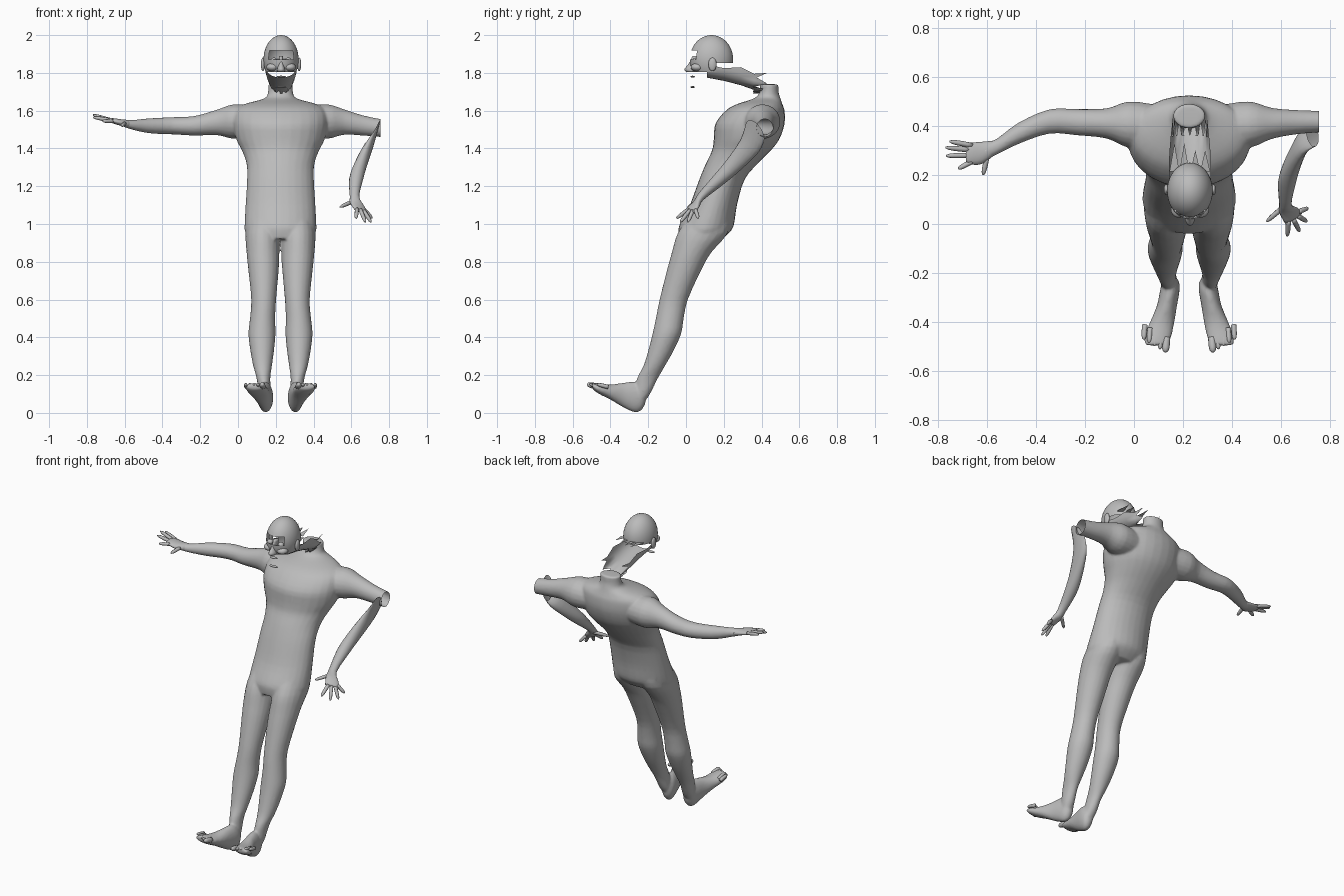
import bpy, bmesh, math
from mathutils import Vector as V

MID = 0.225  # centre line of the body
grey = bpy.data.materials.new("plain grey")
grey.diffuse_color = (0.5, 0.5, 0.5, 1)


def finish(bm, name):
    me = bpy.data.meshes.new(name)
    bm.to_mesh(me)
    bm.free()
    me.materials.append(grey)
    for p in me.polygons:
        p.use_smooth = True
    ob = bpy.data.objects.new(name, me)
    bpy.context.collection.objects.link(ob)
    return ob


def refine(rings, k):
    """Catmull-Rom interpolation between (centre, u, v) rings."""
    out = []
    for i in range(len(rings) - 1):
        a, b, c, d = (rings[max(0, min(len(rings) - 1, j))] for j in (i - 1, i, i + 1, i + 2))
        for s in range(k):
            t = s / k
            out.append(tuple(0.5 * (2 * q + (r - p) * t + (2 * p - 5 * q + 4 * r - w) * t * t
                                    + (3 * q - p - 3 * r + w) * t ** 3) for p, q, r, w in zip(a, b, c, d)))
    return out + [rings[-1]]


def loft(bm, rings, n=20, k=3, caps=(True, True)):
    loops = []
    for c, u, v in refine(rings, k):
        loops.append([bm.verts.new(c + u * math.cos(2 * math.pi * i / n) + v * math.sin(2 * math.pi * i / n))
                      for i in range(n)])
    fs = [bm.faces.new((a[i], a[(i + 1) % n], b[(i + 1) % n], b[i]))
          for a, b in zip(loops, loops[1:]) for i in range(n)]
    if caps[0]:
        fs.append(bm.faces.new(loops[0][::-1]))
    if caps[1]:
        fs.append(bm.faces.new(loops[-1]))
    bmesh.ops.recalc_face_normals(bm, faces=fs)


def level(cx, y0, y1, z, rx):  # horizontal section
    return V((cx, (y0 + y1) / 2, z)), V((rx, 0, 0)), V((0, (y1 - y0) / 2, 0))


def across(x, y, z, ry, rz):  # section facing x
    return V((x, y, z)), V((0, ry, 0)), V((0, 0, rz))


def finger(bm, a, b, r):
    a, b = V(a), V(b)
    d = (b - a).normalized()
    u = d.orthogonal().normalized()
    v = d.cross(u)
    loft(bm, [(a.lerp(b, t), u * r * s, v * r * s)
              for t, s in ((0, 1), (.5, 1), (.85, .8), (1, .3))], 8, 2)


def ball(bm, c, r, seg=20):
    vs = bmesh.ops.create_uvsphere(bm, u_segments=seg, v_segments=seg // 2 + 4, radius=1)["verts"]
    for v in vs:
        v.co = V(c) + V((v.co.x * r[0], v.co.y * r[1], v.co.z * r[2]))


# Body: torso, arms and legs fused into one skin
bm = bmesh.new()
torso = [(-.035, .19, .92, .16), (-.04, .235, .96, .188), (-.033, .255, 1.0, .19), (.02, .27, 1.1, .185),
         (.07, .31, 1.235, .177), (.105, .38, 1.32, .18), (.138, .45, 1.39, .205), (.147, .495, 1.45, .235),
         (.155, .522, 1.53, .25), (.21, .522, 1.60, .24), (.27, .51, 1.635, .19), (.36, .5, 1.665, .085),
         (.39, .49, 1.70, .066), (.39, .49, 1.74, .066)]
loft(bm, [level(MID, *t) for t in torso], 28)
arm = [(.10, .40, 1.54, .085, .08), (-.02, .405, 1.542, .095, .092), (-.11, .41, 1.538, .062, .068),
       (-.23, .415, 1.52, .054, .052), (-.345, .418, 1.52, .05, .046), (-.47, .37, 1.52, .044, .04),
       (-.56, .315, 1.525, .033, .026), (-.61, .295, 1.535, .036, .02)]
loft(bm, [across(*a) for a in arm])
stump = [(.35, .40, 1.54, .085, .08), (.47, .405, 1.542, .095, .092), (.56, .41, 1.54, .064, .068),
         (.66, .415, 1.522, .05, .054), (.757, .417, 1.508, .044, .048), (.80, .417, 1.505, .044, .048)]
loft(bm, [across(*a) for a in stump])
leg = [(.136, .02, .235, 1.05, .075), (.131, -.045, .22, .95, .091), (.132, -.075, .135, .85, .087),
       (.135, -.10, .083, .76, .081), (.136, -.14, .01, .6, .066), (.13, -.16, -.012, .5, .067),
       (.127, -.177, -.025, .42, .072), (.128, -.2, -.065, .33, .063), (.13, -.225, -.11, .25, .05),
       (.135, -.26, -.15, .18, .036), (.142, -.272, -.19, .10, .034), (.148, -.275, -.225, .05, .025)]
# foot sections: x, y, low z, high z, half width
foot = [(.150, -.215, .05, .12, .02), (.150, -.235, .015, .14, .034), (.146, -.27, .002, .165, .04),
        (.135, -.33, .028, .16, .041), (.115, -.40, .07, .15, .05), (.097, -.46, .1, .155, .056),
        (.09, -.495, .125, .16, .045)]
for s in (1, -1):
    def side(x):
        return MID + s * (x - MID)
    loft(bm, [level(side(l[0]), *l[1:]) for l in leg])
    loft(bm, [(V((side(x), y, (a + b) / 2)), V((w, 0, 0)), V((0, 0, (b - a) / 2))) for x, y, a, b, w in foot])
body = finish(bm, "body")
rm = body.modifiers.new("fuse", "REMESH")
rm.mode = "VOXEL"
rm.voxel_size = 0.007
sm = body.modifiers.new("soften", "SMOOTH")
sm.factor, sm.iterations = 0.5, 8
body.modifiers.new("simplify", "DECIMATE").ratio = 0.3
fused = bpy.data.meshes.new_from_object(body.evaluated_get(bpy.context.evaluated_depsgraph_get()))
body.modifiers.clear()
body.data = fused
# open the neck and the cut elbow
bm = bmesh.new()
bm.from_mesh(fused)
for co, no in (((.755, 0, 0), (1, 0, 0)), ((0, 0, 1.70), (0, -.2, 1))):
    bmesh.ops.bisect_plane(bm, geom=bm.verts[:] + bm.edges[:] + bm.faces[:], plane_co=co, plane_no=no,
                           clear_outer=True)
bm.to_mesh(fused)
bm.free()
for p in fused.polygons:
    p.use_smooth = True

# Toes
bm = bmesh.new()
for s in (1, -1):
    for i in range(5):
        x = .132 - i * .022
        tip = -.523 + i * .013
        finger(bm, (MID + s * (x - MID), tip + .06, .137), (MID + s * (x - MID - .004), tip, .152),
               .016 if i == 0 else .011)
finish(bm, "toes")

# Outstretched hand
bm = bmesh.new()
loft(bm, [across(*a) for a in ((-.57, .31, 1.527, .03, .022), (-.62, .29, 1.537, .045, .018),
                               (-.665, .287, 1.547, .044, .014), (-.685, .288, 1.55, .034, .01))], 14)
for a, b in (((-.66, .32, 1.547), (-.752, .337, 1.57)), ((-.67, .302, 1.548), (-.768, .312, 1.578)),
             ((-.67, .28, 1.548), (-.766, .278, 1.565)), ((-.66, .255, 1.545), (-.717, .225, 1.545)),
             ((-.60, .27, 1.533), (-.615, .2, 1.52))):
    finger(bm, a, b, .0105)
finish(bm, "outstretched_hand")

# Detached forearm, open at the elbow, with its hand
bm = bmesh.new()
loft(bm, [(V((.728, .365, 1.485)), V((.024, 0, .055)), V((-.008, .05, -.035))),
          (V((.69, .335, 1.41)), V((.028, 0, .01)), V((0, .05, -.03))),
          (V((.648, .25, 1.31)), V((.035, 0, 0)), V((0, .036, -.027))),
          (V((.625, .175, 1.235)), V((.037, 0, 0)), V((0, .028, -.022))),
          (V((.617, .08, 1.145)), V((.025, 0, 0)), V((0, .016, -.014))),
          (V((.63, .055, 1.105)), V((.038, .008, -.01)), V((0, .013, -.012))),
          (V((.65, .025, 1.07)), V((.036, .02, -.01)), V((0, .01, -.01)))], 16, 3, (False, True))
for a, b in (((.61, .07, 1.12), (.54, .01, 1.09)), ((.63, .015, 1.08), (.625, -.05, 1.03)),
             ((.648, .022, 1.075), (.675, -.03, 1.01)), ((.665, .035, 1.07), (.705, .01, 1.01)),
             ((.67, .05, 1.075), (.71, .065, 1.03))):
    finger(bm, a, b, .0105)
finish(bm, "detached_forearm")

# Skull shell, cut open below and behind, with a notch across the brow
bm = bmesh.new()
ball(bm, (.228, .135, 1.87), (.093, .115, .13), 40)
cut = []
for f in bm.faces:
    c = f.calc_center_median()
    behind = c.y > .16 and c.z < 1.855
    brow = c.y < .06 and 1.87 < c.z < 1.915
    if c.z < 1.805 or behind or brow:
        cut.append(f)
bmesh.ops.delete(bm, geom=cut, context="FACES")
finish(bm, "skull")

# Face: eyes, nose, cheeks, lips and ears
bm = bmesh.new()
for s in (1, -1):
    ball(bm, (.228 + s * .038, .055, 1.865), (.018, .018, .016), 14)
    ball(bm, (.228 + s * .096, .14, 1.845), (.011, .022, .036), 14)
    ball(bm, (.228 + s * .045, .06, 1.83), (.034, .035, .022), 14)
loft(bm, [level(.228, .035, .08, 1.89, .010), level(.228, .015, .08, 1.85, .013),
          level(.228, -.008, .08, 1.82, .022), level(.228, .0, .08, 1.806, .02)], 12)
for z, w in ((1.78, .026), (1.725, .03)):
    ball(bm, (.228, .035, z), (w, .012, .005), 14)
finish(bm, "face_features")

# Torn throat: an open channel from the jaw back to the neck
bm = bmesh.new()
rows = [(.11, 1.845, 1.775, .085), (.2, 1.845, 1.758, .086), (.29, 1.83, 1.735, .084),
        (.36, 1.815, 1.71, .078), (.43, 1.80, 1.69, .07)]
n = 14
grid = []
for j, (y, top, low, w) in enumerate(rows):
    line = []
    for i in range(n + 1):
        a = math.pi * i / n
        ragged = (.0, -.075)[i % 2] if j == len(rows) - 1 else 0
        notch = -.02 if i in (0, n) and j % 2 else 0
        line.append(bm.verts.new((.228 - w * math.cos(a), y + ragged, top + notch - (top - low) * math.sin(a) ** .8)))
    grid.append(line)
for a, b in zip(grid, grid[1:]):
    for i in range(n):
        bm.faces.new((a[i], a[i + 1], b[i + 1], b[i]))
# torn shards behind the skull
for x in (.165, .205, .25, .29):
    tip = .33 if x < .22 else .30
    bm.faces.new([bm.verts.new(p) for p in ((x - .02, .215, 1.87), (x + .02, .215, 1.87), (x, tip, 1.882))])
finish(bm, "torn_throat")
